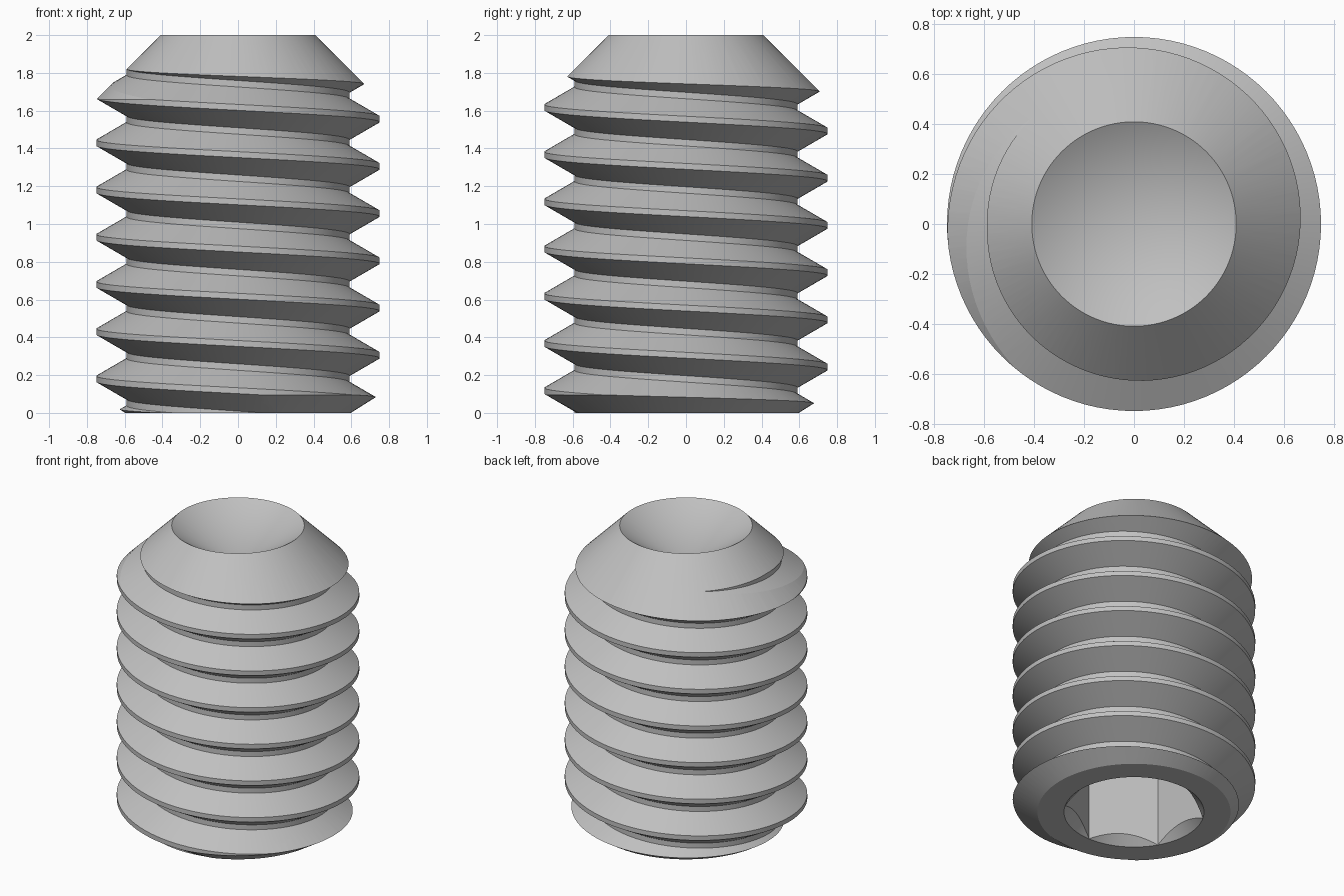
import bpy, bmesh
from math import cos, sin, pi, radians

SEG = 96              # steps per turn
PITCH = 0.25
CREST, ROOT = 0.75, 0.59
FLANK = (CREST - ROOT) * 0.577
CREST_W = PITCH / 8
TURNS = 12

cube = bpy.data.objects.get("Cube")
if cube:
    bpy.data.objects.remove(cube)

steel = bpy.data.materials.new("plain steel grey")
steel.use_nodes = True
colour = (0.53, 0.53, 0.53, 1)
steel.diffuse_color = colour
steel.node_tree.nodes["Principled BSDF"].inputs["Base Color"].default_value = colour


def finish(bm, name):
    bmesh.ops.recalc_face_normals(bm, faces=bm.faces)
    mesh = bpy.data.meshes.new(name)
    bm.to_mesh(mesh)
    bm.free()
    mesh.materials.append(steel)
    obj = bpy.data.objects.new(name, mesh)
    bpy.context.collection.objects.link(obj)
    return obj


def threaded_rod():
    """Endless falling helix; each turn shares its edge with the next."""
    bm = bmesh.new()
    half = CREST_W / 2
    profile = [(CREST, half), (CREST, -half),
               (ROOT, -half - FLANK), (ROOT, half + FLANK - PITCH)]
    start = 0.555 + 7 * PITCH
    rows = []
    for i in range(SEG * TURNS + 1):
        a = 2 * pi * i / SEG
        drop = PITCH * i / SEG
        rows.append([bm.verts.new((r * cos(a), r * sin(a), start - drop + z))
                     for r, z in profile])
    last = len(rows) - 1
    for i in range(last):
        for j in range(3):
            bm.faces.new((rows[i][j], rows[i][j + 1], rows[i + 1][j + 1], rows[i + 1][j]))
        if i + SEG < last:
            bm.faces.new((rows[i][3], rows[i + SEG][0], rows[i + SEG + 1][0], rows[i + 1][3]))
    # close both ends with a fan
    rim = [e for e in bm.edges if e.is_boundary]
    top = bm.verts.new((0, 0, start))
    bottom = bm.verts.new((0, 0, start - PITCH * TURNS))
    for e in rim:
        centre = top if e.verts[0].co.z > 1 else bottom
        bm.faces.new((e.verts[0], e.verts[1], centre))
    return finish(bm, "set_screw")


def lathe(points, name):
    """Closed solid of revolution; first and last points lie on the axis."""
    bm = bmesh.new()
    verts = [bm.verts.new((r, 0, z)) for r, z in points]
    edges = [bm.edges.new(pair) for pair in zip(verts, verts[1:])]
    bmesh.ops.spin(bm, geom=verts + edges, cent=(0, 0, 0), axis=(0, 0, 1),
                   angle=2 * pi, steps=SEG, use_merge=True)
    bmesh.ops.remove_doubles(bm, verts=bm.verts, dist=0.0001)
    return finish(bm, name)


def hex_prism(radius, low, high, name):
    bm = bmesh.new()
    ring = [bm.verts.new((radius * cos(pi / 6 + k * pi / 3),
                          radius * sin(pi / 6 + k * pi / 3), low)) for k in range(6)]
    base = bm.faces.new(ring)
    new = bmesh.ops.extrude_face_region(bm, geom=[base])["geom"]
    for v in new:
        if isinstance(v, bmesh.types.BMVert):
            v.co.z = high
    return finish(bm, name)


def cut(target, cutter, operation):
    mod = target.modifiers.new(operation.lower(), "BOOLEAN")
    mod.operation = operation
    mod.solver = "EXACT"
    mod.object = cutter
    bpy.ops.object.modifier_apply(modifier=mod.name)
    bpy.data.objects.remove(cutter)


screw = threaded_rod()
bpy.ops.object.select_all(action="DESELECT")
screw.select_set(True)
bpy.context.view_layer.objects.active = screw

# Envelope: cup point, top cone, bottom chamfer and socket countersink
envelope = lathe([(0, 1.76), (0.41, 2), (0.9, 1.51), (0.9, 0.19), (0.597, 0),
                  (0.433, 0), (0.36, 0.073), (0, 0.073)], "envelope_cutter")
cut(screw, envelope, "INTERSECT")

# Hexagonal drive socket in the underside
cut(screw, hex_prism(0.4325, -0.1, 0.875, "socket_cutter"), "DIFFERENCE")

bpy.ops.object.shade_smooth_by_angle(angle=radians(12))
